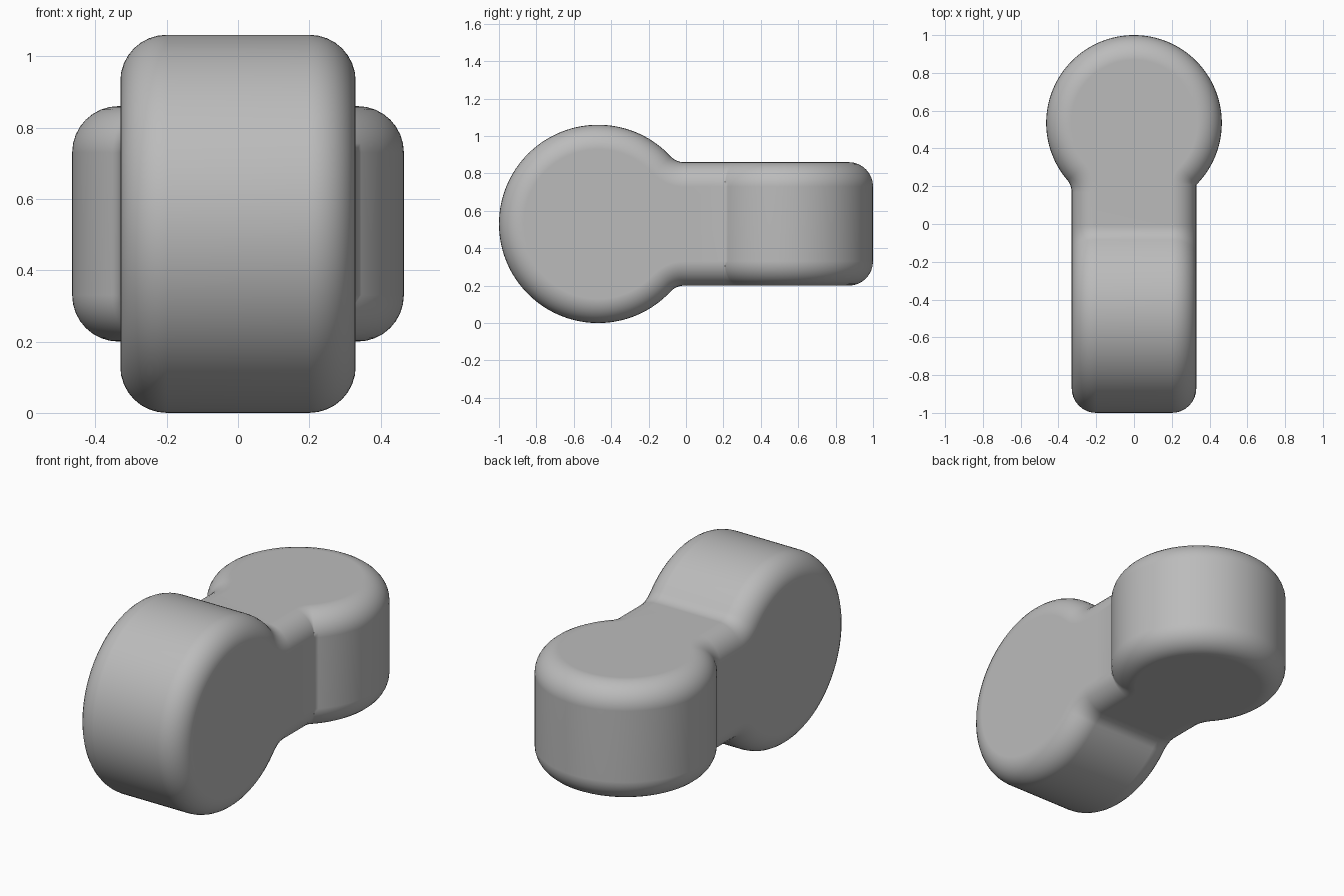
import bpy, bmesh
from math import sin, cos, pi, sqrt, atan2, radians
from mathutils import Vector

cube = bpy.data.objects.get("Cube")
if cube:
    bpy.data.objects.remove(cube, do_unlink=True)

HALF = 0.33      # half thickness of the square neck and of both lobes
ROUND = 0.13     # edge rounding
MID = 0.53       # height of the centre line
JOIN = 0.08      # y where the two lobes are welded


def outline(radius, length, fillets):
    """Keyhole outline as (point, outward normal) pairs, open at the neck end."""
    upper, lower = [], []
    for r, side, out in ((fillets[0], 1, upper), (fillets[1], -1, lower)):
        cv = HALF + r
        cu = sqrt((radius + r) ** 2 - cv ** 2)
        start = atan2(cv, cu)
        out.append((Vector((length, side * HALF)), Vector((0, side))))
        for i in range(13):
            t = pi / 2 + (start - pi / 2) * i / 12
            n = Vector((cos(t), side * sin(t)))
            out.append((Vector((cu, side * cv)) - n * r, n))
        out.append(start)
    a, b = upper.pop(), 2 * pi - lower.pop()
    disc = []
    for i in range(1, 96):
        t = a + (b - a) * i / 96
        n = Vector((cos(t), sin(t)))
        disc.append((n * radius, n))
    return upper + disc + lower[::-1]


def add_lobe(bm, radius, length, fillets, place):
    """Thick keyhole with rounded rims; place maps local u, v, w to the model."""
    profile = outline(radius, length, fillets)
    steps = 8
    section = []
    for side in (-1, 1):
        for i in range(steps + 1):
            t = pi / 2 * (steps - i if side < 0 else i) / steps
            section.append((ROUND * (1 - cos(t)), side * (HALF - ROUND + ROUND * sin(t))))
    rings = []
    for inset, w in section:
        flat = [p - n * inset for p, n in profile]
        rings.append([bm.verts.new(place(q.x, q.y, w)) for q in flat])
    for low, high in zip(rings, rings[1:]):
        for i in range(len(low) - 1):
            bm.faces.new((low[i], low[i + 1], high[i + 1], high[i]))
    bm.faces.new(rings[0])
    bm.faces.new(rings[-1])


bm = bmesh.new()
# Front lobe: upright disc with its axis along x
add_lobe(bm, 0.53, JOIN + 0.47, (0.1, 0.1),
         lambda u, v, w: (w, u - 0.47, v + MID))
# Rear lobe: flat disc with its axis along z, crisp corner on the left only
add_lobe(bm, 0.465, 0.535 - JOIN, (0, 0.1),
         lambda u, v, w: (v, 0.535 - u, w + MID))
# Weld the halves at the neck
bmesh.ops.remove_doubles(bm, verts=bm.verts, dist=0.0001)
bmesh.ops.recalc_face_normals(bm, faces=bm.faces)

mesh = bpy.data.meshes.new("twisted_link")
bm.to_mesh(mesh)
bm.free()
link = bpy.data.objects.new("twisted_link", mesh)
bpy.context.collection.objects.link(link)

# Plain grey
grey = bpy.data.materials.new("plain_grey")
grey.use_nodes = True
colour = (0.5, 0.5, 0.5, 1)
grey.diffuse_color = colour
grey.node_tree.nodes["Principled BSDF"].inputs["Base Color"].default_value = colour
mesh.materials.append(grey)

# Smooth shading with crisp creases
bpy.ops.object.select_all(action='DESELECT')
link.select_set(True)
bpy.context.view_layer.objects.active = link
bpy.ops.object.shade_smooth_by_angle(angle=radians(30))
weighted = link.modifiers.new("even_shading", 'WEIGHTED_NORMAL')
weighted.keep_sharp = True
